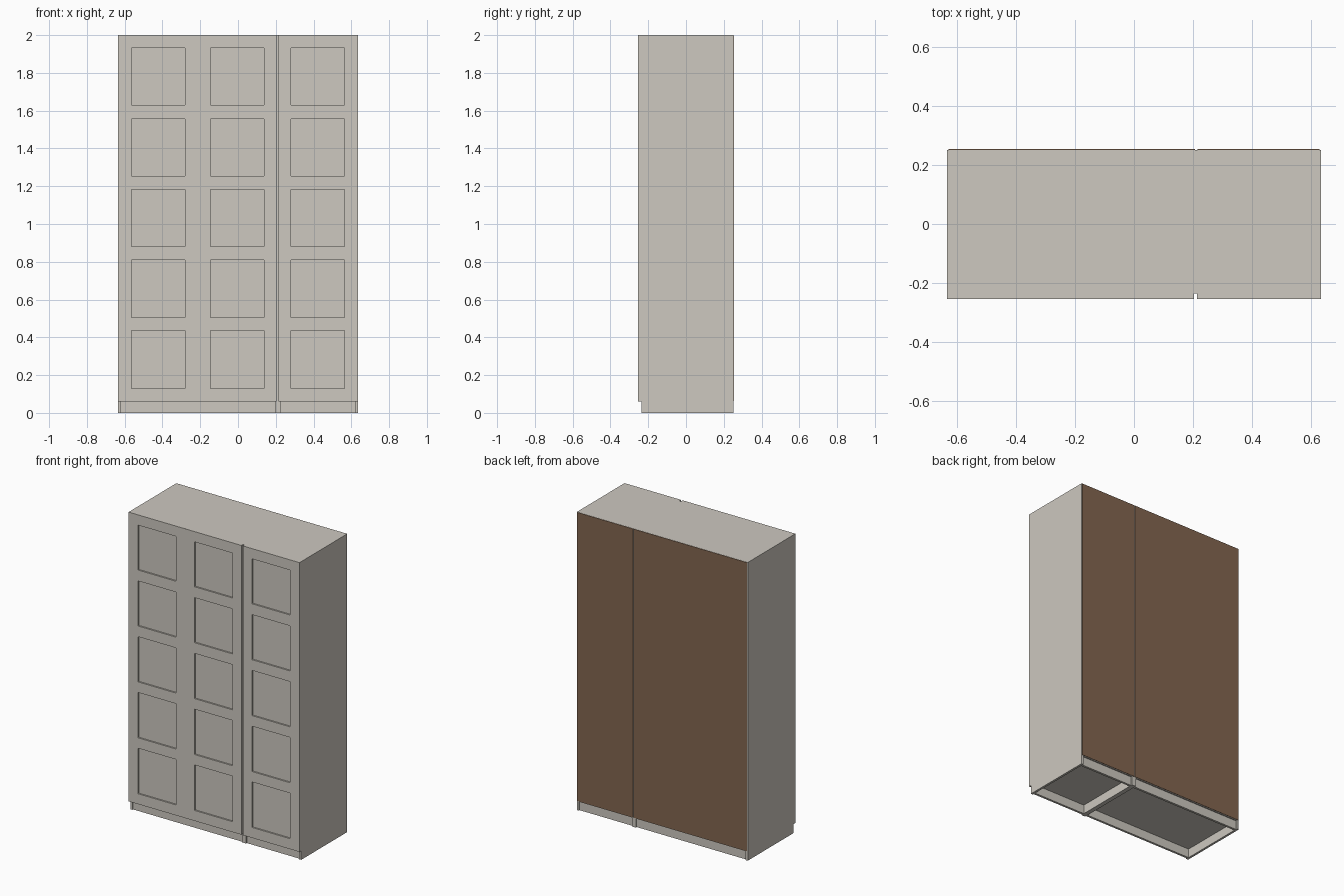
import bpy
import bmesh

cube = bpy.data.objects.get("Cube")
if cube:
    bpy.data.objects.remove(cube)


def material(name, rgb):
    m = bpy.data.materials.new(name)
    m.use_nodes = True
    m.diffuse_color = (*rgb, 1)
    m.node_tree.nodes["Principled BSDF"].inputs["Base Color"].default_value = (*rgb, 1)
    return m


WHITE = material("warm white", (0.61, 0.58, 0.525))
BROWN = material("brown backing", (0.225, 0.133, 0.08))

HALF, SEAM = 0.634, 0.211       # half width and the joint between the two cabinets
FRONT, BACK = -0.254, 0.254
CARCASS = -0.236                # front edge of the cabinets, behind the doors
TOP, FLOOR = 2.0, 0.06
T = 0.015                       # board thickness


def finish(name, bm, mat):
    bmesh.ops.recalc_face_normals(bm, faces=bm.faces)
    mesh = bpy.data.meshes.new(name)
    bm.to_mesh(mesh)
    bm.free()
    mesh.materials.append(mat)
    obj = bpy.data.objects.new(name, mesh)
    bpy.context.collection.objects.link(obj)
    return obj


def board(name, x, y, z, mat=WHITE):
    """Box given by its (min, max) range on each axis."""
    bm = bmesh.new()
    bmesh.ops.create_cube(bm, size=1)
    for v in bm.verts:
        v.co = [r[0] if c < 0 else r[1] for c, r in zip(v.co, (x, y, z))]
    return finish(name, bm, mat)


def cabinet(side, x0, x1):
    inner = (x0 + T, x1 - T)
    depth = (CARCASS, BACK - 0.003)
    board(side + "_outer_side", (x0, x0 + T), depth, (0, TOP))
    board(side + "_inner_side", (x1 - T, x1), depth, (0, TOP))
    board(side + "_top", inner, depth, (TOP - T, TOP))
    board(side + "_bottom", inner, depth, (FLOOR, FLOOR + T))
    # Plinths set back between the sides
    board(side + "_front_plinth", inner, (CARCASS + 0.008, CARCASS + 0.008 + T), (0, FLOOR))
    board(side + "_back_plinth", inner, (BACK - 0.012 - T, BACK - 0.012), (0, FLOOR))
    # Thin backing sheet
    board(side + "_back_panel", (x0 + 0.004, x1 - 0.004), (BACK - 0.003, BACK),
          (FLOOR + 0.004, TOP - 0.001), BROWN)


def door(name, x0, x1, panel_x):
    """Slab with a column of five recessed panels."""
    xs = [x0, *panel_x, x1]
    zs = [FLOOR]
    for i in range(5):
        zs += [0.13 + i * 0.375, 0.435 + i * 0.374]
    zs.append(TOP)
    bm = bmesh.new()
    grid = [[bm.verts.new((x, FRONT, z)) for x in xs] for z in zs]
    panels = []
    for r in range(len(zs) - 1):
        for c in range(3):
            f = bm.faces.new((grid[r][c], grid[r][c + 1],
                              grid[r + 1][c + 1], grid[r + 1][c]))
            if r % 2 and c == 1:
                panels.append(f)
    # Edge and back of the slab
    rim = [e for e in bm.edges if e.is_boundary]
    ext = bmesh.ops.extrude_edge_only(bm, edges=rim)["geom"]
    for v in ext:
        if isinstance(v, bmesh.types.BMVert):
            v.co.y = CARCASS
    bmesh.ops.holes_fill(bm, edges=[e for e in bm.edges if e.is_boundary], sides=0)
    # Push the panels in
    for f in bmesh.ops.extrude_discrete_faces(bm, faces=panels)["faces"]:
        for v in f.verts:
            v.co.y += 0.01
    finish(name, bm, WHITE)


cabinet("wide_cabinet", -HALF, SEAM)
cabinet("narrow_cabinet", SEAM, HALF)
door("right_door", -HALF, -0.2125, (-0.565, -0.281))
door("middle_door", -0.2115, 0.203, (-0.146, 0.137))
door("left_door", 0.214, HALF, (0.281, 0.565))
